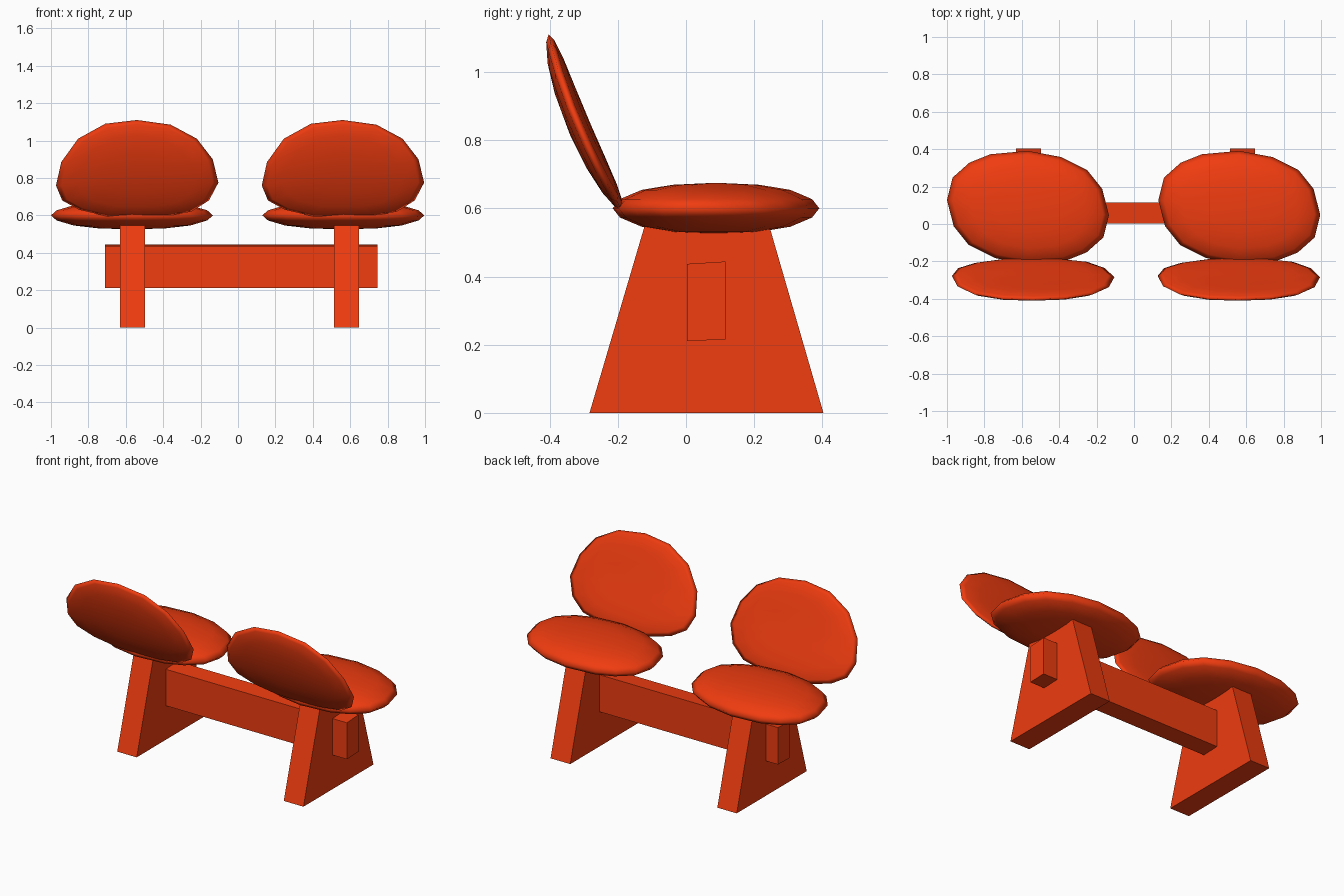
import bpy, bmesh
from mathutils import Vector

if "Cube" in bpy.data.objects:
    bpy.data.objects.remove(bpy.data.objects["Cube"])

paint = bpy.data.materials.new("orange_red")
paint.diffuse_color = (0.87, 0.045, 0.005, 1)
paint.use_nodes = True
paint.node_tree.nodes["Principled BSDF"].inputs["Base Color"].default_value = paint.diffuse_color


def finish(name, bm, smooth=False):
    bmesh.ops.recalc_face_normals(bm, faces=bm.faces)
    mesh = bpy.data.meshes.new(name)
    bm.to_mesh(mesh)
    bm.free()
    mesh.materials.append(paint)
    obj = bpy.data.objects.new(name, mesh)
    bpy.context.collection.objects.link(obj)
    for p in mesh.polygons:
        p.use_smooth = smooth
    return obj


def prism(name, profile, x0, x1):
    """Extrude a (y, z) profile along x."""
    bm = bmesh.new()
    face = bm.faces.new([bm.verts.new((x0, y, z)) for y, z in profile])
    new = bmesh.ops.extrude_face_region(bm, geom=[face])["geom"]
    bmesh.ops.translate(bm, vec=(x1 - x0, 0, 0),
                        verts=[v for v in new if isinstance(v, bmesh.types.BMVert)])
    return finish(name, bm)


# Cushion cross-section: (outline scale, thickness factor), lower pole to upper pole
HALF = [(0.42, 0.92), (0.72, 0.72), (0.93, 0.36)]
RINGS = [(s, -t) for s, t in HALF] + [(1.0, 0.0)] + [(s, t) for s, t in HALF[::-1]]


def cushion(name, outline, place):
    """Lens over an outline; place(u, v, t) maps it into space."""
    bm = bmesh.new()
    loops = [[bm.verts.new(place(u * s, v * s, t)) for u, v in outline] for s, t in RINGS]
    n = len(outline)
    for a, b in zip(loops, loops[1:]):
        for i in range(n):
            j = (i + 1) % n
            bm.faces.new((a[i], a[j], b[j], b[i]))
    for loop, t in ((loops[0], -1), (loops[-1], 1)):
        pole = bm.verts.new(place(0, 0, t))
        for i in range(n):
            bm.faces.new((loop[i], loop[(i + 1) % n], pole))
    return finish(name, bm, True)


# Outlines around each cushion's centre
half = [(-.433, .04), (-.403, .16), (-.313, .24), (-.2, .285),
        (0, .303), (.177, .27), (.317, .2), (.397, .1)]
seat_outline = half + [(-x, -y) for x, y in half]
back_outline = [(0, .28), (-.17, .26), (-.315, .18), (-.405, .055), (-.433, -.07),
                (-.4, -.15), (-.31, -.2), (-.16, -.235), (0, -.24), (.15, -.235),
                (.29, -.21), (.385, -.15), (.435, -.055), (.405, .07), (.32, .18), (.18, .255)]


def place_seat(cx):
    return lambda u, v, t: (cx + u, 0.088 + v, 0.6 + 0.075 * t)


def place_back(cx):
    # Leaning panel, bowed along its height and thickened along its normal
    def f(u, v, t):
        h = v - 0.02
        normal = Vector((0, 1, 0.42 - 0.72 * h)).normalized()
        return Vector((cx + u, -0.318 - 0.42 * h + 0.36 * h * h, 0.85 + h)) + normal * 0.034 * t
    return f


# Cushions and trapezoid legs, one set per side
leg = [(-0.283, 0), (0.403, 0), (0.238, 0.57), (-0.115, 0.57)]
for side, seat_x, back_x, x0, x1 in (("left", -.567, -.54, -.63, -.497),
                                     ("right", .563, .56, .512, .647)):
    cushion(side + "_seat", seat_outline, place_seat(seat_x))
    cushion(side + "_backrest", back_outline, place_back(back_x))
    prism(side + "_leg", leg, x0, x1)

# Cross beam passing through both legs
prism("cross_beam", [(0.003, 0.211), (0.116, 0.215), (0.116, 0.444), (0.003, 0.437)], -0.711, 0.745)
